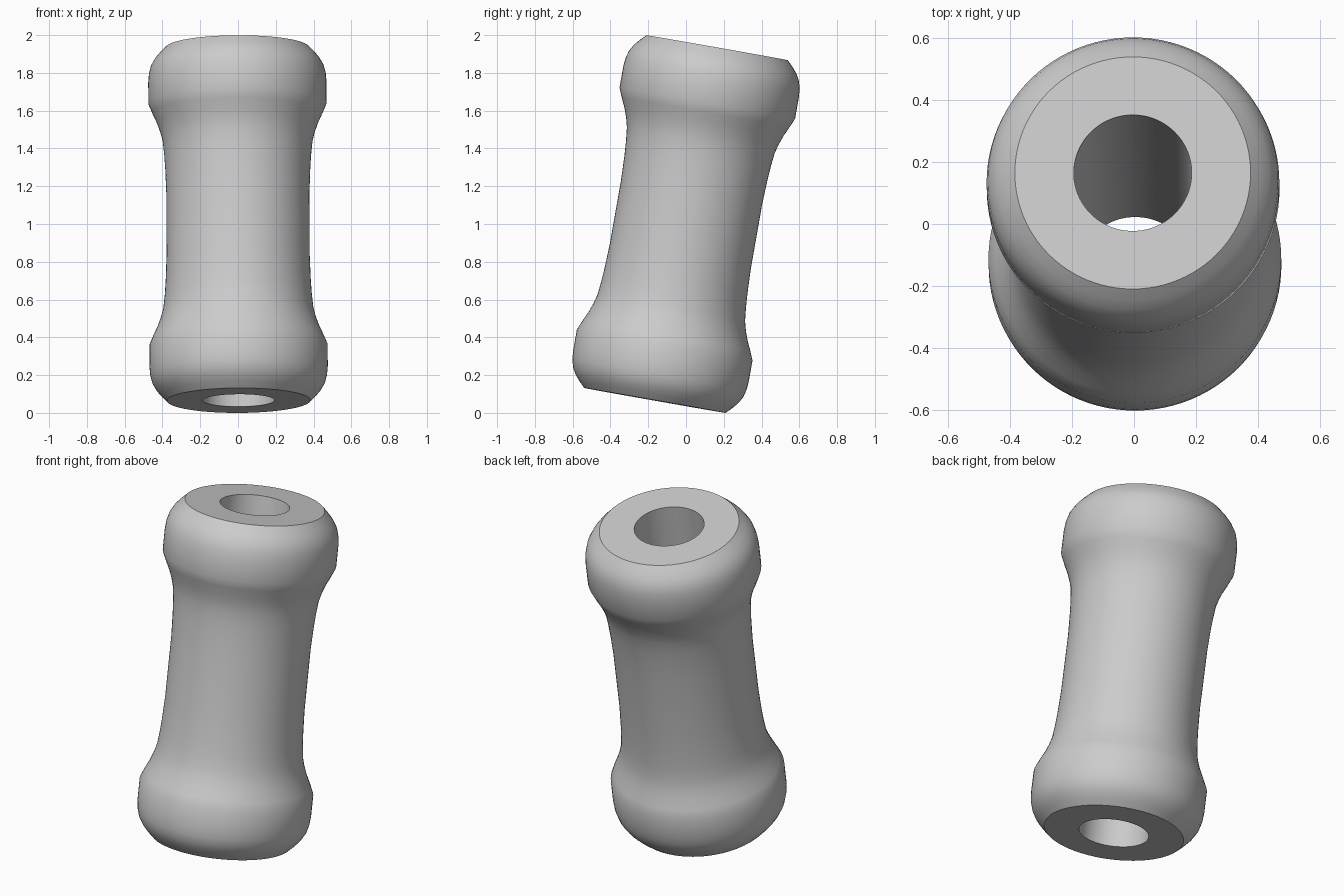
import bpy
import bmesh
from math import radians, tau
from mathutils import Matrix

if "Cube" in bpy.data.objects:
    bpy.data.objects.remove(bpy.data.objects["Cube"], do_unlink=True)

# Plain grey material
grey = bpy.data.materials.new("light_grey")
grey.use_nodes = True
colour = (0.6, 0.6, 0.6, 1)
grey.diffuse_color = colour
grey.node_tree.nodes["Principled BSDF"].inputs["Base Color"].default_value = colour

# Upper half of the section as (radius, height): bore rim, rounded lip, band, waist
half = [(0.19, 0.948), (0.38, 0.948), (0.411, 0.917), (0.437, 0.886),
        (0.457, 0.851), (0.468, 0.81), (0.472, 0.765), (0.472, 0.65),
        (0.451, 0.6), (0.428, 0.55), (0.41, 0.5), (0.397, 0.45),
        (0.389, 0.375), (0.384, 0.3), (0.379, 0.17)]
section = half + [(r, -h) for r, h in reversed(half)]

# Revolve the mirrored section into a hollow spool
SIDES = 96
bm = bmesh.new()
rings = []
for i in range(SIDES):
    turn = Matrix.Rotation(tau * i / SIDES, 3, 'Z')
    rings.append([bm.verts.new(turn.col[0] * r + turn.col[2] * h) for r, h in section])
for i, ring in enumerate(rings):
    after = rings[(i + 1) % SIDES]
    for j in range(len(section)):
        k = (j + 1) % len(section)
        bm.faces.new((ring[j], ring[k], after[k], after[j]))
bmesh.ops.recalc_face_normals(bm, faces=bm.faces)

# Lean the spool towards the back and stand it on the ground
lean = Matrix.Rotation(radians(-0.25), 4, 'Y') @ Matrix.Rotation(radians(-10), 4, 'X')
bm.transform(lean)
lowest = min(v.co.z for v in bm.verts)
bm.transform(Matrix.Translation((0, 0, -lowest)))

mesh = bpy.data.meshes.new("hollow_spool")
bm.to_mesh(mesh)
bm.free()
mesh.materials.append(grey)
spool = bpy.data.objects.new("hollow_spool", mesh)
bpy.context.collection.objects.link(spool)

# Smooth sides with crisp cap and bore rims
bpy.ops.object.select_all(action='DESELECT')
spool.select_set(True)
bpy.context.view_layer.objects.active = spool
bpy.ops.object.shade_smooth_by_angle(angle=radians(30))
